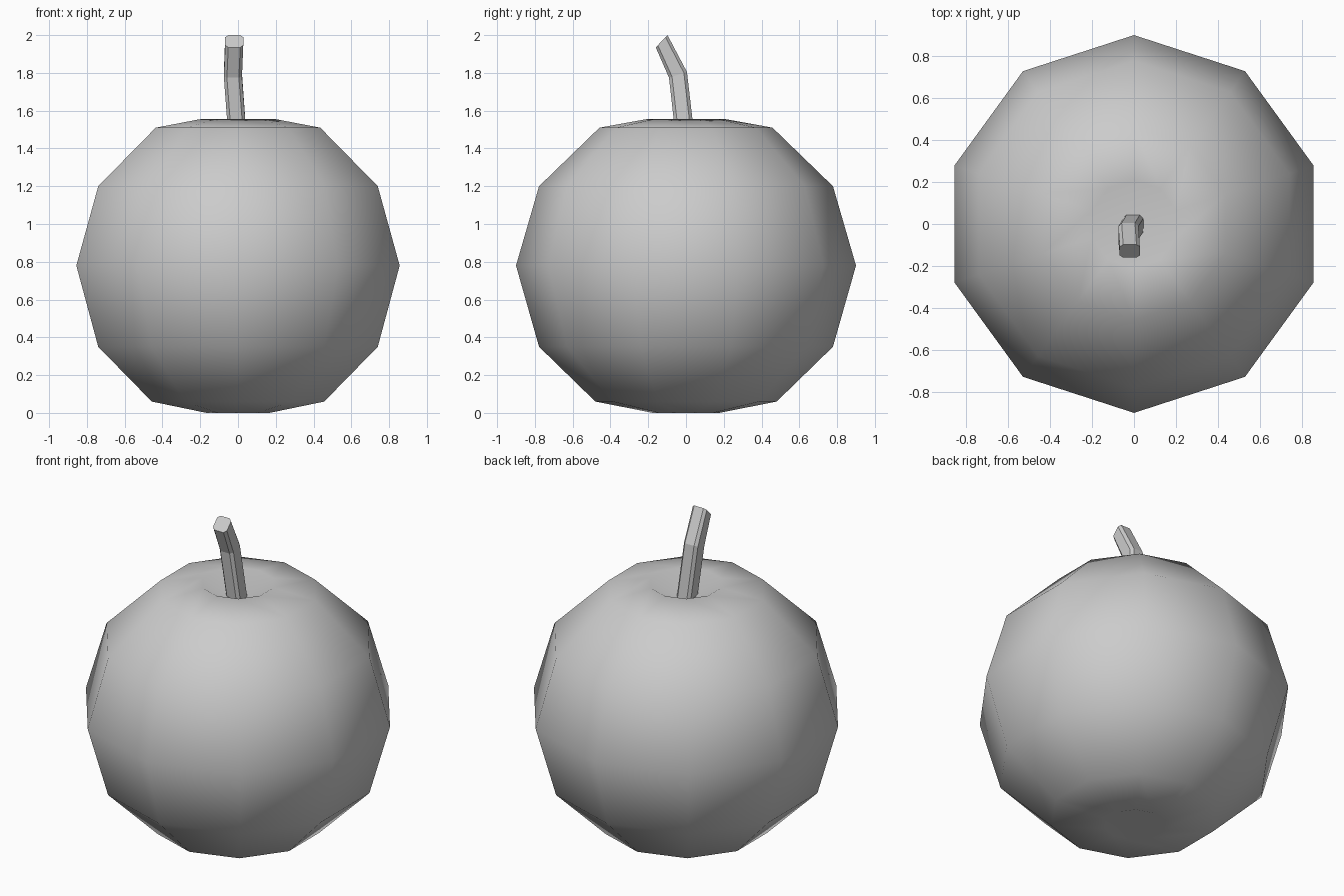
import bpy, bmesh
from math import cos, sin, tau
from mathutils import Vector

cube = bpy.data.objects.get("Cube")
if cube:
    bpy.data.objects.remove(cube)

grey = bpy.data.materials.new("plain_grey")
grey.use_nodes = True
grey.diffuse_color = (0.6, 0.6, 0.6, 1)
grey.node_tree.nodes["Principled BSDF"].inputs["Base Color"].default_value = grey.diffuse_color


def loft(name, rings, start, end, smooth):
    """Skin a list of rings and close each end with a fan to a point."""
    bm = bmesh.new()
    loops = [[bm.verts.new(p) for p in ring] for ring in rings]
    n = len(loops[0])
    for low, high in zip(loops, loops[1:]):
        for i in range(n):
            j = (i + 1) % n
            bm.faces.new((low[i], low[j], high[j], high[i]))
    for loop, tip in ((loops[0], start), (loops[-1], end)):
        v = bm.verts.new(tip)
        for i in range(n):
            bm.faces.new((loop[i], loop[(i + 1) % n], v))
    bmesh.ops.recalc_face_normals(bm, faces=bm.faces[:])
    for f in bm.faces:
        f.smooth = smooth
    mesh = bpy.data.meshes.new(name)
    bm.to_mesh(mesh)
    bm.free()
    mesh.materials.append(grey)
    obj = bpy.data.objects.new(name, mesh)
    bpy.context.collection.objects.link(obj)
    return obj


# Fruit body: ten-sided lathe with a dimple at each end
SIDES = 10
profile = [(0.175, 0.0), (0.48, 0.06), (0.778, 0.35), (0.9, 0.78),
           (0.778, 1.2), (0.458, 1.51), (0.21, 1.555)]
body_rings = [[(r * sin(tau * i / SIDES), r * cos(tau * i / SIDES), z)
               for i in range(SIDES)] for r, z in profile]
loft("fruit_body", body_rings, (0, 0, 0.06), (0, 0, 1.45), True)

# Stem: bent square bar with chamfered corners; each section is
# centre x, then the (y, z) of its front edge and its back edge
sections = [(0.0, (-0.05, 1.42), (0.05, 1.42)),
            (-0.027, (-0.09, 1.775), (0.005, 1.805)),
            (-0.02, (-0.16, 1.935), (-0.098, 2.0))]
HALF, CUT = 0.048, 0.66
square = [(1, CUT), (CUT, 1), (-CUT, 1), (-1, CUT),
          (-1, -CUT), (-CUT, -1), (CUT, -1), (1, -CUT)]
stem_rings, centres = [], []
for x, front, back in sections:
    a, b = Vector((x, *front)), Vector((x, *back))
    mid, arm = (a + b) / 2, (b - a) / 2
    centres.append(mid)
    stem_rings.append([mid + Vector((u * HALF, 0, 0)) + arm * v for u, v in square])
loft("stem", stem_rings, centres[0], centres[-1], False)
